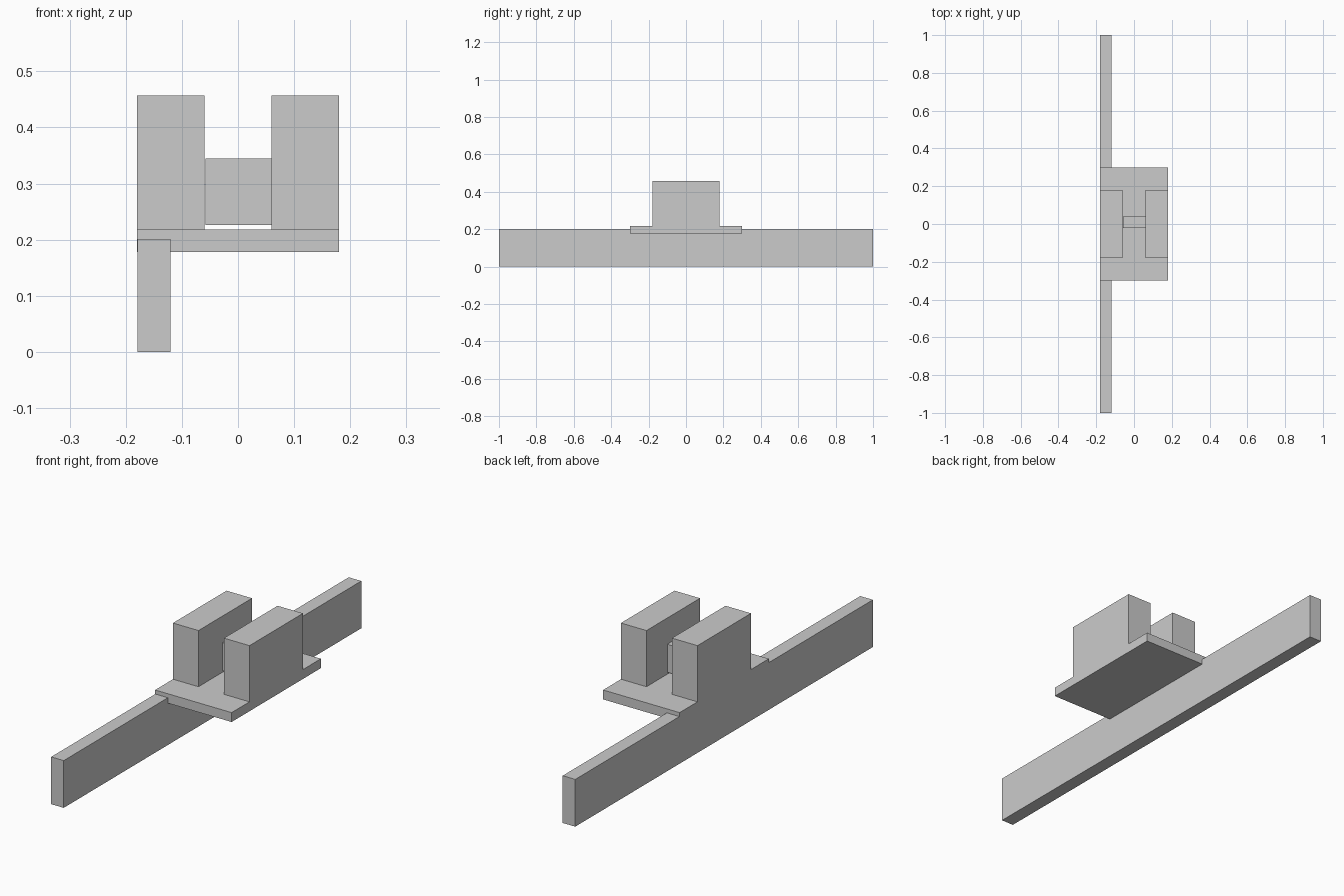
import bpy
from mathutils import Vector

cube = bpy.data.objects.get("Cube")
if cube:
    bpy.data.objects.remove(cube, do_unlink=True)

# Single plain grey material
grey = bpy.data.materials.new("plain_grey")
grey.use_nodes = True
colour = (0.6, 0.6, 0.6, 1)
grey.diffuse_color = colour
grey.node_tree.nodes["Principled BSDF"].inputs["Base Color"].default_value = colour


def box(name, low, high):
    """Box spanning two opposite corners."""
    low, high = Vector(low), Vector(high)
    bpy.ops.mesh.primitive_cube_add(size=1, location=(low + high) / 2)
    ob = bpy.context.object
    ob.name = name
    ob.scale = high - low
    bpy.ops.object.transform_apply(location=False, rotation=False, scale=True)
    ob.data.materials.append(grey)
    return ob


# Long rail under one edge of the plate
box("rail", (-0.179, -1, 0), (-0.12, 1, 0.201))

# Base plate
box("base_plate", (-0.18, -0.3, 0.178), (0.18, 0.3, 0.218))

# Pair of upright blocks
for name, side in (("right_block", -1), ("left_block", 1)):
    inner, outer = sorted((side * 0.06, side * 0.18))
    box(name, (inner, -0.18, 0.218), (outer, 0.18, 0.457))

# Thin bridge panel between the blocks, clear of the plate
box("bridge_panel", (-0.058, -0.02, 0.226), (0.061, 0.04, 0.345))
